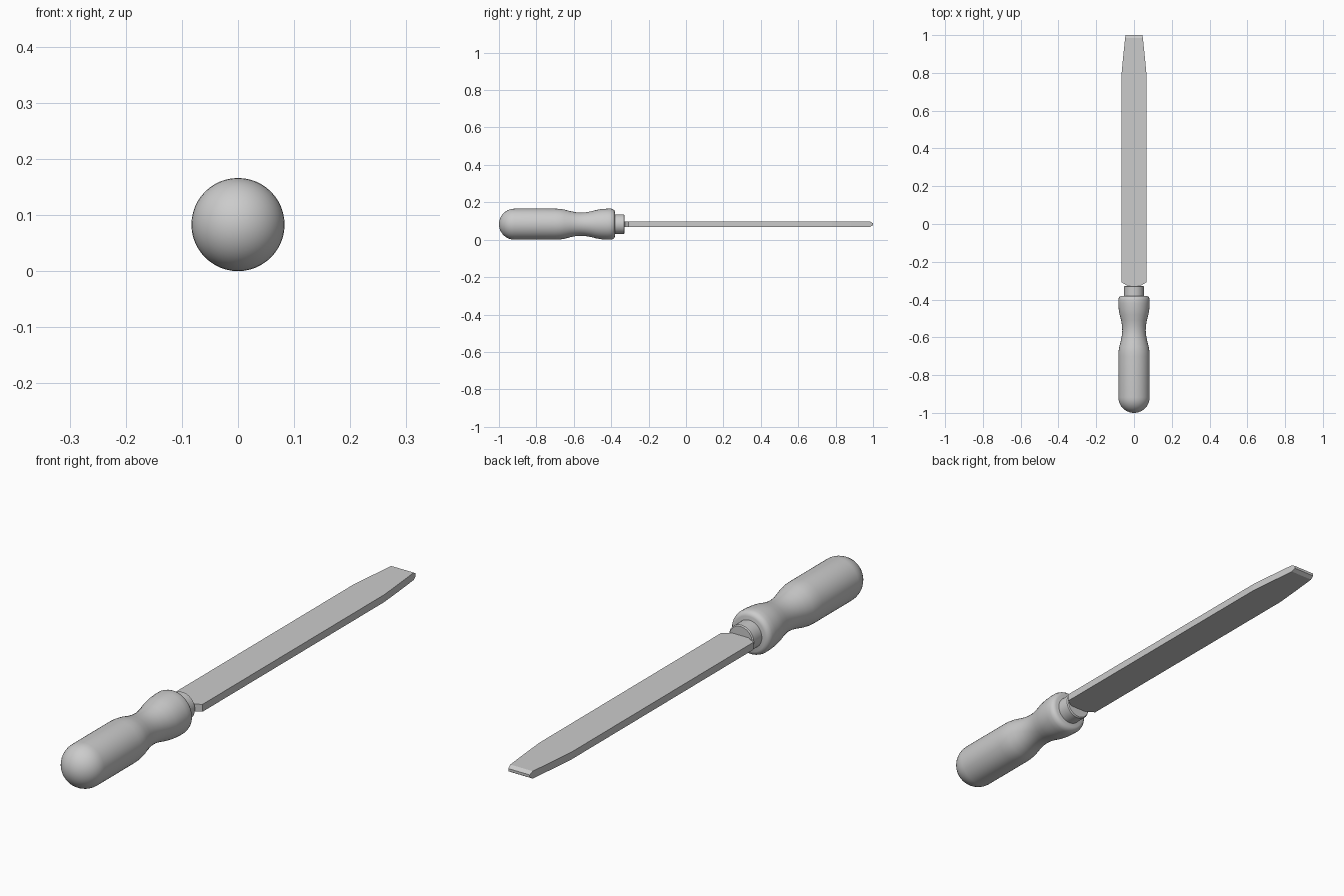
import bpy, bmesh, math

if "Cube" in bpy.data.objects:
    bpy.data.objects.remove(bpy.data.objects["Cube"])

AXIS_Z = 0.084


def finish(bm, name, smooth=False):
    bmesh.ops.recalc_face_normals(bm, faces=bm.faces)
    me = bpy.data.meshes.new(name)
    bm.to_mesh(me)
    bm.free()
    ob = bpy.data.objects.new(name, me)
    bpy.context.collection.objects.link(ob)
    if smooth:
        bpy.ops.object.select_all(action='DESELECT')
        ob.select_set(True)
        bpy.context.view_layer.objects.active = ob
        bpy.ops.object.shade_smooth_by_angle(angle=math.radians(35))
    return ob


def lathe(name, profile, sides=48):
    """Spin (y, radius) points around the tool's long axis."""
    bm = bmesh.new()
    verts = [bm.verts.new((r, y, AXIS_Z)) for y, r in profile]
    edges = [bm.edges.new(p) for p in zip(verts, verts[1:])]
    bmesh.ops.spin(bm, geom=verts + edges, cent=(0, 0, AXIS_Z), axis=(0, 1, 0),
                   angle=math.tau, steps=sides, use_duplicate=False)
    bmesh.ops.remove_doubles(bm, verts=bm.verts, dist=1e-5)
    return finish(bm, name, True)


# Turned handle: domed butt, straight grip, waist, rounded shoulder
R = 0.083
dome = [(-1 + R * (1 - math.cos(a)), R * math.sin(a))
        for a in (i * math.pi / 20 for i in range(11))]
grip = [(-0.70, R), (-0.675, 0.082), (-0.65, 0.078), (-0.62, 0.070),
        (-0.59, 0.064), (-0.565, 0.062), (-0.54, 0.063), (-0.51, 0.068),
        (-0.48, 0.076), (-0.45, 0.081), (-0.42, R), (-0.40, R),
        (-0.39, 0.080), (-0.383, 0.074), (-0.38, 0.066), (-0.38, 0)]
lathe("handle", dome + grip)

# Metal collar between handle and blade
lathe("ferrule", [(-0.39, 0), (-0.39, 0.052), (-0.332, 0.052),
                  (-0.328, 0.048), (-0.328, 0)])

# Flat blade: rectangular sections (y, half width, half thickness)
bm = bmesh.new()
rings = []
for y, w, t in [(-0.36, 0.030, 0.014), (-0.327, 0.035, 0.014),
                (-0.308, 0.067, 0.014), (0.78, 0.067, 0.014),
                (0.88, 0.058, 0.014), (0.985, 0.047, 0.014),
                (1.0, 0.045, 0.005)]:
    rings.append([bm.verts.new((sx * w, y, AXIS_Z + sz * t))
                  for sx, sz in ((-1, -1), (1, -1), (1, 1), (-1, 1))])
for a, b in zip(rings, rings[1:]):
    for i in range(4):
        j = (i + 1) % 4
        bm.faces.new((a[i], a[j], b[j], b[i]))
bm.faces.new(rings[0])
bm.faces.new(rings[-1])
finish(bm, "blade")

# Rest the handle on the ground plane
for ob in bpy.data.objects:
    ob.location.z = R - AXIS_Z
